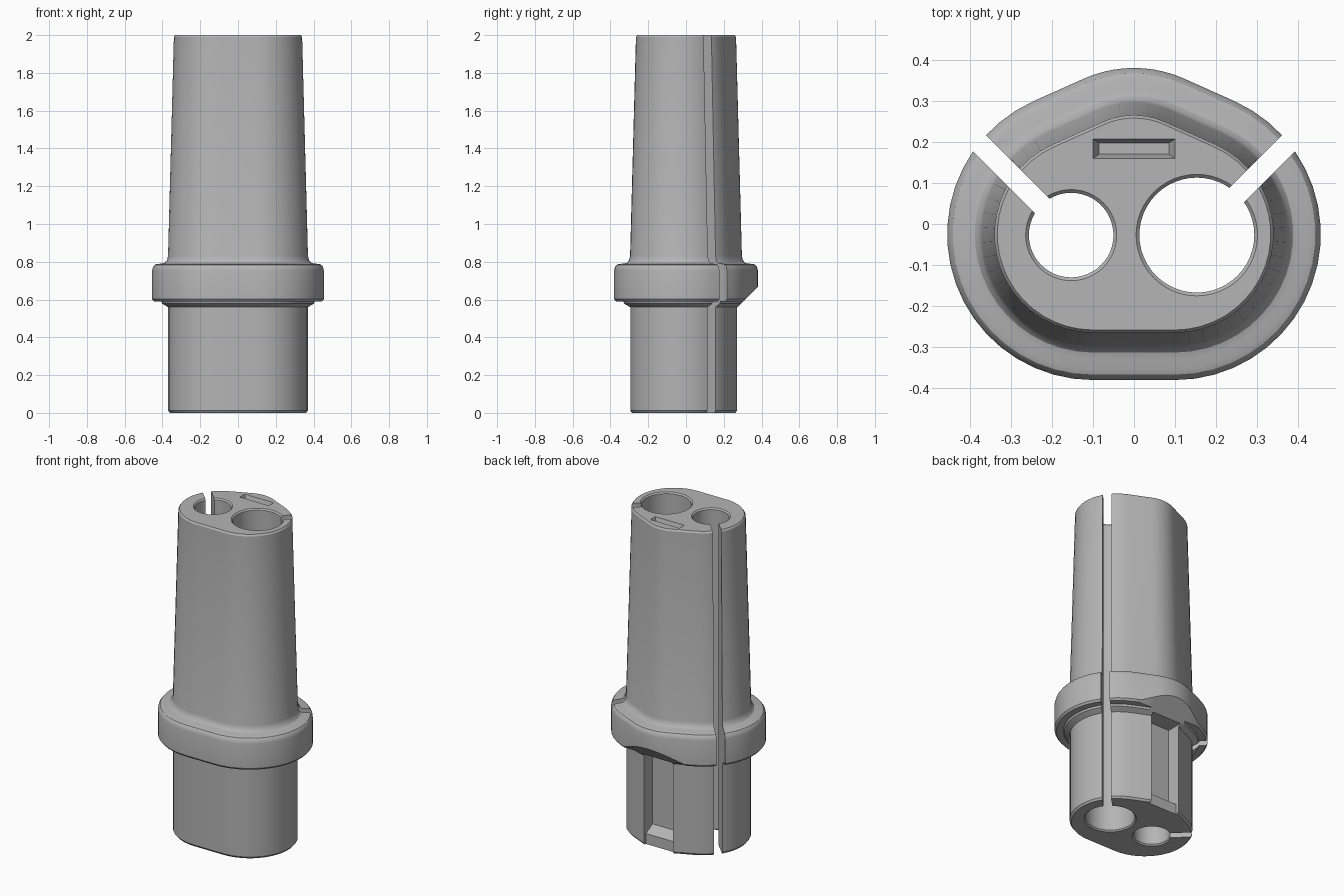
import bpy, bmesh, math
from mathutils import Vector, Matrix

cube = bpy.data.objects.get("Cube")
if cube:
    bpy.data.objects.remove(cube, do_unlink=True)

grey = bpy.data.materials.new("mid grey")
grey.use_nodes = True
colour = (0.46, 0.46, 0.46, 1)
grey.diffuse_color = colour
grey.node_tree.nodes["Principled BSDF"].inputs["Base Color"].default_value = colour


def make_object(name, bm):
    bmesh.ops.recalc_face_normals(bm, faces=bm.faces)
    mesh = bpy.data.meshes.new(name)
    bm.to_mesh(mesh)
    bm.free()
    mesh.materials.append(grey)
    ob = bpy.data.objects.new(name, mesh)
    bpy.context.collection.objects.link(ob)
    return ob


def loft(name, rings):
    """Skin a stack of equal-length point rings and cap both ends."""
    bm = bmesh.new()
    loops = [[bm.verts.new(p) for p in ring] for ring in rings]
    n = len(loops[0])
    for a, b in zip(loops, loops[1:]):
        for i in range(n):
            j = (i + 1) % n
            bm.faces.new((a[i], a[j], b[j], b[i]))
    bm.faces.new(loops[0][::-1])
    bm.faces.new(loops[-1])
    return make_object(name, bm)


def arc(cx, cy, r, start, end, steps):
    for i in range(steps + 1):
        a = math.radians(start + (end - start) * i / steps)
        yield cx + r * math.cos(a), cy + r * math.sin(a)


def outline(d, z):
    """Rounded section: flat front, round sides, blunt ridge at the back."""
    side = 65.9
    pts = list(arc(0.1, -0.025, d, -90, side, 20))
    pts += arc(0, 0.08, d - 0.055, side, 180 - side, 10)
    pts += arc(-0.1, -0.025, d, 180 - side, 270, 20)
    return [Vector((x, y, z)) for x, y in pts]


def circle(cx, cy, r, z):
    return [Vector((x, y, z)) for x, y in list(arc(cx, cy, r, 0, 360, 48))[:-1]]


def rect(x0, x1, y0, y1, z):
    return [Vector(p) for p in ((x0, y0, z), (x1, y0, z), (x1, y1, z), (x0, y1, z))]


def prism_x(name, half, profile):
    """Extrude a (y, z) profile across x."""
    return loft(name, [[Vector((x, y, z)) for y, z in profile] for x in (-half, half)])


# Plug body: straight base, collar, rounded flange and tapered sleeve
profile = [(0, 0.261), (0.012, 0.27), (0.56, 0.27), (0.578, 0.302), (0.59, 0.306),
           (0.59, 0.345), (0.602, 0.355), (0.755, 0.355), (0.772, 0.351),
           (0.784, 0.342), (0.789, 0.328), (0.79, 0.305), (0.795, 0.288),
           (0.807, 0.277), (0.83, 0.271), (1.99, 0.24), (2.0, 0.233)]
body = loft("plug_body", [outline(d, z) for z, d in profile])

# Bored holes with chamfered rims, each with a diagonal slit to the outside
cutters = []
for side, r in ((-1, 0.103), (1, 0.14)):
    cx, cy = 0.153 * side, -0.027
    levels = ((-0.02, 0.028), (0.008, 0), (1.992, 0), (2.02, 0.028))
    cutters.append(loft("hole_cutter", [circle(cx, cy, r + e, z) for z, e in levels]))
    slit = loft("slit_cutter", [rect(0, 0.6, -0.025, 0.025, z) for z in (-0.1, 2.1)])
    turn = Matrix.Rotation(math.radians(90 - 45 * side), 4, 'Z')
    slit.data.transform(Matrix.Translation((cx, cy, 0)) @ turn)
    cutters.append(slit)

# Tapered pocket in the top
cutters.append(loft("pocket_cutter", [rect(-0.085, 0.085, 0.17, 0.197, 1.965),
                                      rect(-0.1, 0.1, 0.16, 0.207, 2.0),
                                      rect(-0.1, 0.1, 0.16, 0.207, 2.05)]))

# Back channel with a sloping lip, and the bevel under the flange
cutters.append(prism_x("channel_cutter", 0.1, [(0.185, 0.1), (0.25, 0.065), (0.25, -0.05),
                                               (0.5, -0.05), (0.5, 0.575), (0.185, 0.575)]))
cutters.append(prism_x("flange_bevel_cutter", 0.5, [(0.275, 0.562), (0.5, 0.562), (0.5, 0.787)]))

bpy.ops.object.select_all(action='DESELECT')
bpy.context.view_layer.objects.active = body
body.select_set(True)
for cutter in cutters:
    cutter.hide_render = True
    mod = body.modifiers.new("cut", 'BOOLEAN')
    mod.operation = 'DIFFERENCE'
    mod.solver = 'EXACT'
    mod.object = cutter
    bpy.ops.object.modifier_apply(modifier=mod.name)
    bpy.data.objects.remove(cutter, do_unlink=True)

bpy.ops.object.shade_smooth_by_angle(angle=math.radians(30))
